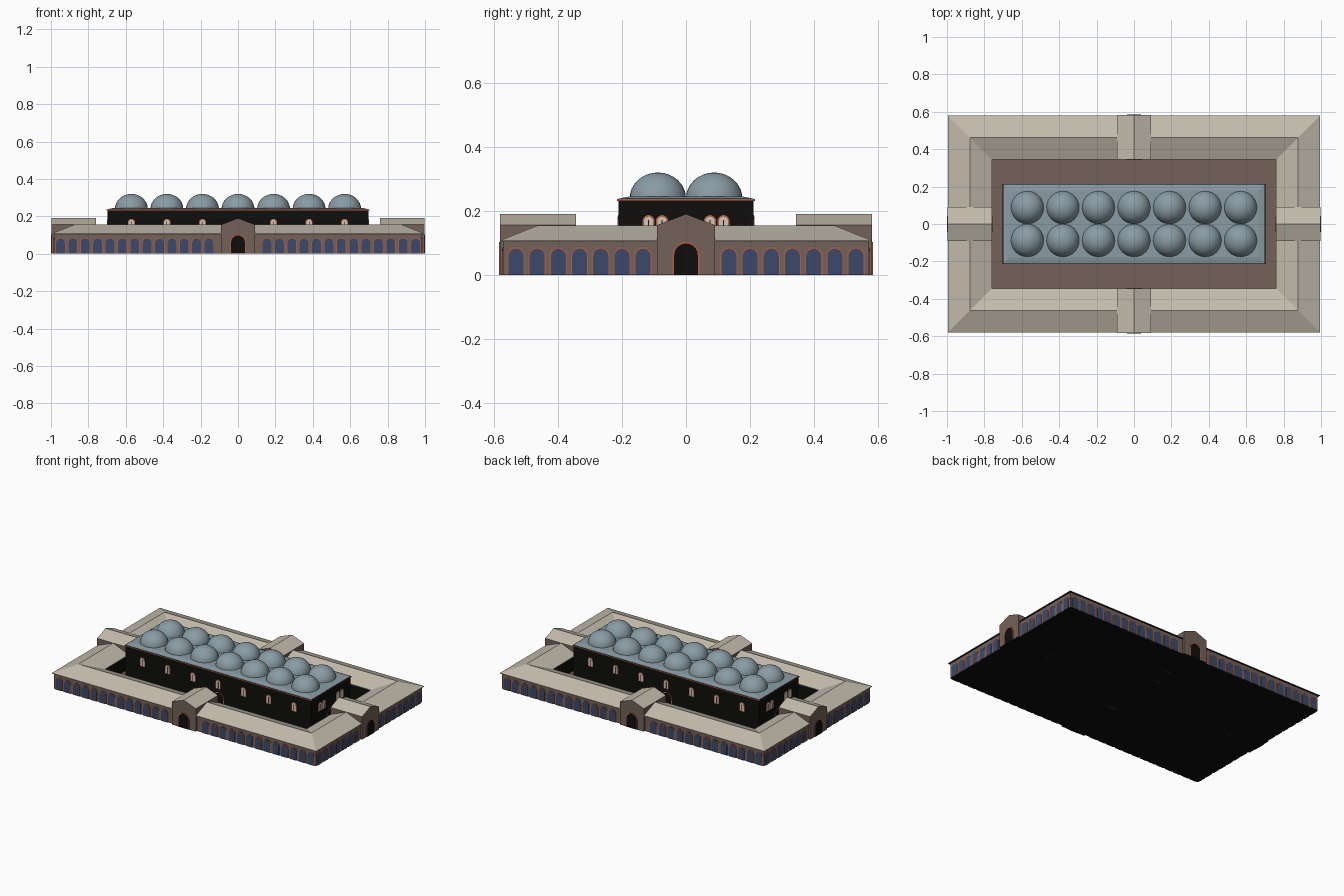
import bpy, bmesh, math
from mathutils import Matrix, Vector

if "Cube" in bpy.data.objects:
    bpy.data.objects.remove(bpy.data.objects["Cube"])


def material(name, rgb):
    lin = [(c / 255 / 12.92) if c < 11 else ((c / 255 + 0.055) / 1.055) ** 2.4 for c in rgb]
    m = bpy.data.materials.new(name)
    m.diffuse_color = (*lin, 1)
    m.use_nodes = True
    m.node_tree.nodes["Principled BSDF"].inputs["Base Color"].default_value = m.diffuse_color
    return m


STONE = material("pale roof stone", (194, 187, 172))
WALL = material("brown wall", (116, 97, 88))
BRICK = material("brick orange", (176, 94, 70))
BLUE = material("blue glazing", (60, 73, 104))
LEAD = material("grey blue lead", (138, 156, 165))
BLACK = material("black", (14, 13, 12))
CREAM = material("cream window", (212, 199, 180))


def finish(name, bm, mats, rule=None):
    bmesh.ops.recalc_face_normals(bm, faces=bm.faces)
    bm.normal_update()
    if rule:
        for f in bm.faces:
            f.material_index = rule(f)
    me = bpy.data.meshes.new(name)
    bm.to_mesh(me)
    bm.free()
    for m in mats:
        me.materials.append(m)
    ob = bpy.data.objects.new(name, me)
    bpy.context.collection.objects.link(ob)
    return ob


def loft(name, rings, mats, rule=None, closed=False):
    """Stack rectangular rings given as (half x, half y, z)."""
    bm = bmesh.new()
    loops = [[bm.verts.new((sx * x, sy * y, z)) for sx, sy in ((-1, -1), (1, -1), (1, 1), (-1, 1))]
             for x, y, z in rings]
    pairs = list(zip(loops, loops[1:]))
    if closed:
        pairs.append((loops[-1], loops[0]))
    else:
        bm.faces.new(loops[0])
        bm.faces.new(loops[-1])
    for a, b in pairs:
        for i in range(4):
            j = (i + 1) % 4
            bm.faces.new((a[i], a[j], b[j], b[i]))
    return finish(name, bm, mats, rule)


def prisms(name, items, mats, rule=None):
    """Extrude (outline, angle, sideways offset, near distance, far distance)."""
    bm = bmesh.new()
    for pts, ang, u0, d0, d1 in items:
        rot = Matrix.Rotation(ang, 3, 'Z')
        a, b = [[bm.verts.new(rot @ Vector((u0 + u, -d, z))) for u, z in pts] for d in (d0, d1)]
        bm.faces.new(a)
        bm.faces.new(b)
        for i in range(len(pts)):
            j = (i + 1) % len(pts)
            bm.faces.new((a[i], a[j], b[j], b[i]))
    return finish(name, bm, mats, rule)


def arch(hw, bottom, top, n=10):
    arc = [(hw * math.cos(math.pi * i / n), top - hw + hw * math.sin(math.pi * i / n)) for i in range(n + 1)]
    return [(-hw, bottom), (hw, bottom)] + arc


X, Y = 0.995, 0.58
SIDES = [(k * math.pi / 2, (Y, X)[k % 2], k % 2) for k in range(4)]  # angle, distance, is end


def ring(profile):
    return [(X - d, Y - d, z) for d, z in profile]


# courtyard slab
loft("courtyard_floor", [(0.97, 0.555, 0), (0.97, 0.555, 0.004)], [WALL, BLACK],
     lambda f: 1 if f.normal.z < -0.5 else 0)


# outer gallery walls: brown outside, black toward the court and below
def inner(f):
    c = f.calc_center_median()
    return 1 if f.normal.z < -0.5 or f.normal.dot(Vector((c.x, c.y, 0))) < -0.01 else 0


loft("gallery_walls", ring([(0.01, 0), (0.01, 0.106), (0.226, 0.106), (0.226, 0)]),
     [WALL, BLACK], inner, closed=True)

# gallery gable roof with mitred corners
loft("gallery_roof", ring([(0, 0.104), (0, 0.108), (0.118, 0.155), (0.236, 0.108), (0.236, 0.104)]),
     [STONE, BLACK], lambda f: 1 if f.normal.z < -0.5 else 0, closed=True)

# gallery arcade
rims, panes = [], []
for ang, dist, end in SIDES:
    first, count = (0.134, 7) if end else (0.155, 13)
    for i in range(count):
        for s in (-1, 1):
            u, d = s * (first + 0.0662 * i), dist - 0.01
            rims.append((arch(0.027, 0, 0.086), ang, u, d - 0.001, d + 0.003))
            panes.append((arch(0.0235, 0, 0.082), ang, u, d - 0.001, d + 0.0045))
prisms("arcade_rims", rims, [BRICK])
prisms("arcade_panes", panes, [BLUE])

# four gatehouses
gable = [(-0.09, 0), (0.09, 0), (0.09, 0.156), (0, 0.19), (-0.09, 0.156)]
prisms("gatehouses", [(gable, a, 0, d - 0.236, d + 0.002) for a, d, e in SIDES], [WALL, STONE, BLACK],
       lambda f: 1 if f.normal.z > 0.5 else 2 if f.normal.z < -0.5 else 0)

# central hall
loft("hall_walls", [(0.697, 0.211, 0), (0.697, 0.211, 0.232)], [BLACK])
loft("hall_cornice", [(0.702, 0.215, 0.231), (0.702, 0.215, 0.237)], [BRICK, BLACK],
     lambda f: 1 if abs(f.normal.z) > 0.5 else 0)
loft("hall_roof", [(0.698, 0.211, 0.236), (0.698, 0.211, 0.238), (0.665, 0.178, 0.245)], [LEAD])

# arched doors: both ends of each gatehouse and on the hall
rims, doors = [], []
for ang, dist, end in SIDES:
    hall = 0.697 if end else 0.211
    for d, s in ((dist + 0.002, 1), (dist - 0.236, -1), (hall, 1)):
        rims.append((arch(0.042, 0, 0.103), ang, 0, d - s * 0.001, d + s * 0.002))
        doors.append((arch(0.037, 0, 0.098), ang, 0, d - s * 0.001, d + s * 0.003))
prisms("door_rims", rims, [BRICK])
prisms("doors", doors, [BLACK])

# hall windows: seven per long side, two pairs per end
rims, panes, bars = [], [], []
bar = [(-0.0015, 0.13), (0.0015, 0.13), (0.0015, 0.172), (-0.0015, 0.172)]
for ang, dist, end in SIDES:
    d = 0.697 if end else 0.211
    for u in ((-0.117, -0.075, 0.075, 0.117) if end else [0.19 * i for i in range(-3, 4)]):
        rims.append((arch(0.019, 0.125, 0.187), ang, u, d - 0.001, d + 0.002))
        panes.append((arch(0.0145, 0.129, 0.182), ang, u, d - 0.001, d + 0.003))
        bars.append((bar, ang, u, d - 0.001, d + 0.0036))
prisms("window_rims", rims, [BRICK])
prisms("window_panes", panes, [CREAM])
prisms("window_bars", bars, [BLACK])

# two rows of seven domes
bm = bmesh.new()
for i in range(-3, 4):
    for s in (-1, 1):
        m = Matrix.Translation((0.19 * i, s * 0.088, 0.239)) @ Matrix.Diagonal((1, 1, 0.92, 1))
        bmesh.ops.create_uvsphere(bm, u_segments=32, v_segments=16, radius=0.088, matrix=m)
bmesh.ops.delete(bm, geom=[v for v in bm.verts if v.co.z < 0.238], context='VERTS')
for f in bm.faces:
    f.smooth = True
domes = finish("domes", bm, [LEAD])
